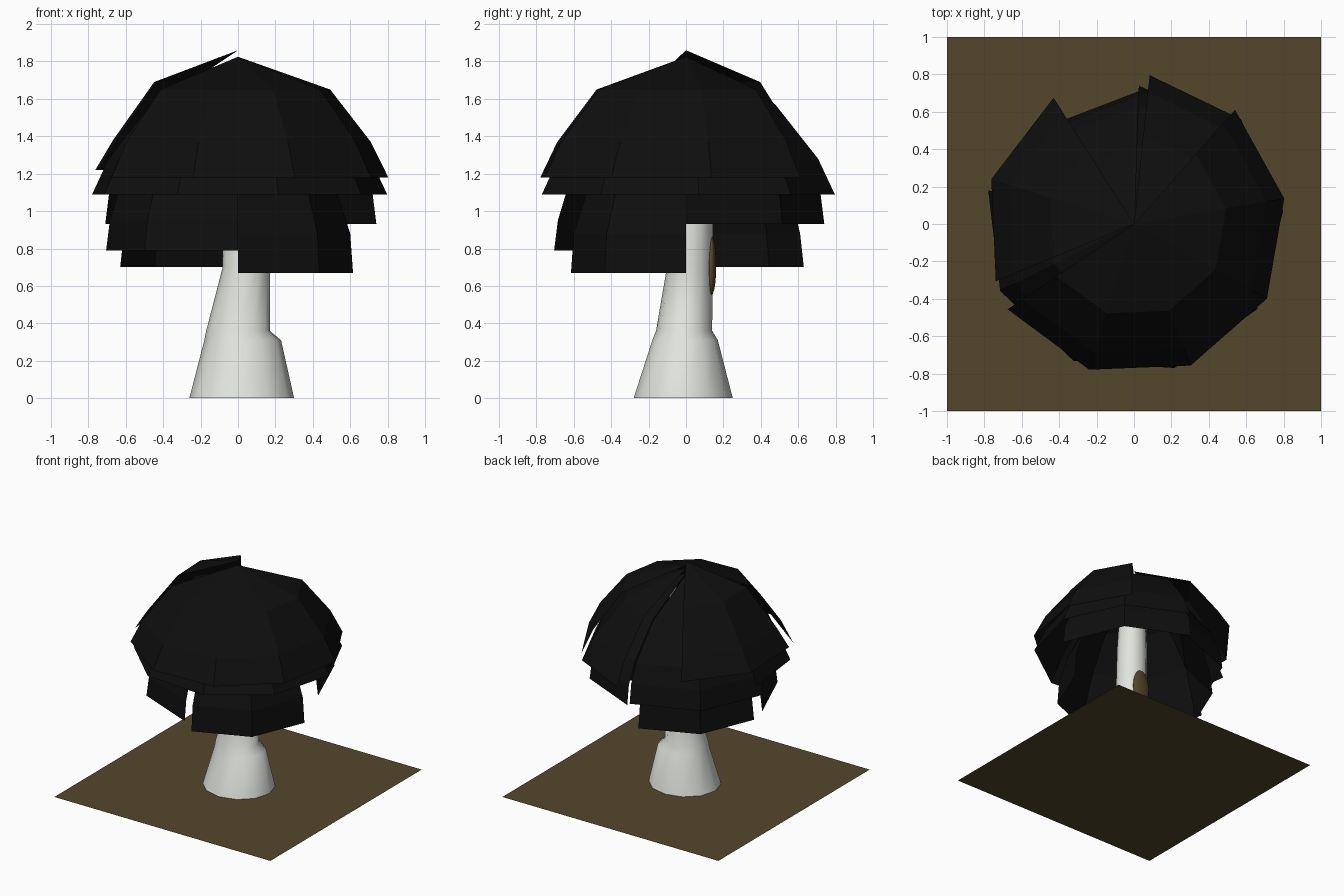
import bpy, bmesh
from math import sin, cos, pi, radians

if "Cube" in bpy.data.objects:
    bpy.data.objects.remove(bpy.data.objects["Cube"])


def material(name, rgb):
    m = bpy.data.materials.new(name)
    m.diffuse_color = (*rgb, 1)
    m.use_nodes = True
    m.node_tree.nodes["Principled BSDF"].inputs["Base Color"].default_value = m.diffuse_color
    return m


BLACK = material("black", (0.0045, 0.0045, 0.0045))
WHITE = material("off white", (0.75, 0.77, 0.73))
BROWN = material("earth brown", (0.088, 0.061, 0.024))


def finish(name, bm, mat):
    me = bpy.data.meshes.new(name)
    bm.to_mesh(me)
    bm.free()
    me.materials.append(mat)
    ob = bpy.data.objects.new(name, me)
    bpy.context.collection.objects.link(ob)
    return ob


def panel(name, profile, start, end, segs):
    """Open fan of the canopy: profile (radius, z) swept from start to end degrees."""
    bm = bmesh.new()
    apex = bm.verts.new((0, 0, profile[0][1]))
    cols = []
    for i in range(segs + 1):
        a = radians(start + (end - start) * i / segs)
        cols.append([bm.verts.new((r * cos(a), r * sin(a), z)) for r, z in profile[1:]])
    for c, d in zip(cols, cols[1:]):
        bm.faces.new((apex, c[0], d[0]))
        for j in range(len(c) - 1):
            bm.faces.new((c[j], c[j + 1], d[j + 1], d[j]))
    return finish(name, bm, BLACK)


# Canopy: overlapping fans, highest first
panel("canopy_top_left", [(0, 1.86), (.47, 1.69), (.70, 1.38), (.80, 1.22)], 122.5, 202.5, 2)
panel("canopy_top_front", [(0, 1.825), (.50, 1.65), (.72, 1.37), (.815, 1.18)], -146, 48.5, 5)
panel("canopy_middle", [(0, 1.80), (.48, 1.57), (.71, 1.28), (.80, 1.09)], -193, 84, 7)
panel("canopy_skirt_back_right", [(0, 1.76), (.42, 1.52), (.64, 1.26), (.72, 1.09), (.74, .93)], 0, 88, 2)
panel("canopy_skirt_back_left", [(0, 1.75), (.42, 1.51), (.63, 1.24), (.69, 1.09), (.71, .93)], 88, 180, 2)
panel("canopy_skirt_front_left", [(0, 1.73), (.40, 1.48), (.61, 1.20), (.685, .95), (.705, .79)], 180, 270, 2)
panel("canopy_low_back_left", [(0, 1.71), (.36, 1.46), (.54, 1.17), (.61, .88), (.63, .70)], 90, 180, 2)
panel("canopy_low_front_right", [(0, 1.70), (.36, 1.42), (.53, 1.10), (.60, .88), (.615, .67)], 270, 360, 2)

# Trunk: rings of (z, centre x, centre y, radius x, radius y)
RINGS = [(0, .02, -.015, .28, .265), (.31, .025, -.005, .205, .175), (.36, 0, -.01, .17, .15),
         (.70, .045, .02, .127, .122), (1.10, .045, .03, .125, .115), (1.60, .02, .01, .10, .10)]
N = 12
bm = bmesh.new()
loops = [[bm.verts.new((cx + rx * cos(2 * pi * i / N), cy + ry * sin(2 * pi * i / N), z))
          for i in range(N)] for z, cx, cy, rx, ry in RINGS]
for a, b in zip(loops, loops[1:]):
    for i in range(N):
        f = bm.faces.new((a[i], a[(i + 1) % N], b[(i + 1) % N], b[i]))
        f.smooth = True
finish("trunk", bm, WHITE)

# Bark knot on the back of the trunk
bm = bmesh.new()
bmesh.ops.create_uvsphere(bm, u_segments=16, v_segments=10, radius=1)
for v in bm.verts:
    v.co = (.04 + .08 * v.co.x, .135 + .027 * v.co.y, .71 + .16 * v.co.z)
for f in bm.faces:
    f.smooth = True
finish("trunk_knot", bm, BROWN)

# Square of earth
bm = bmesh.new()
bmesh.ops.create_grid(bm, x_segments=1, y_segments=1, size=1)
finish("earth_square", bm, BROWN)
